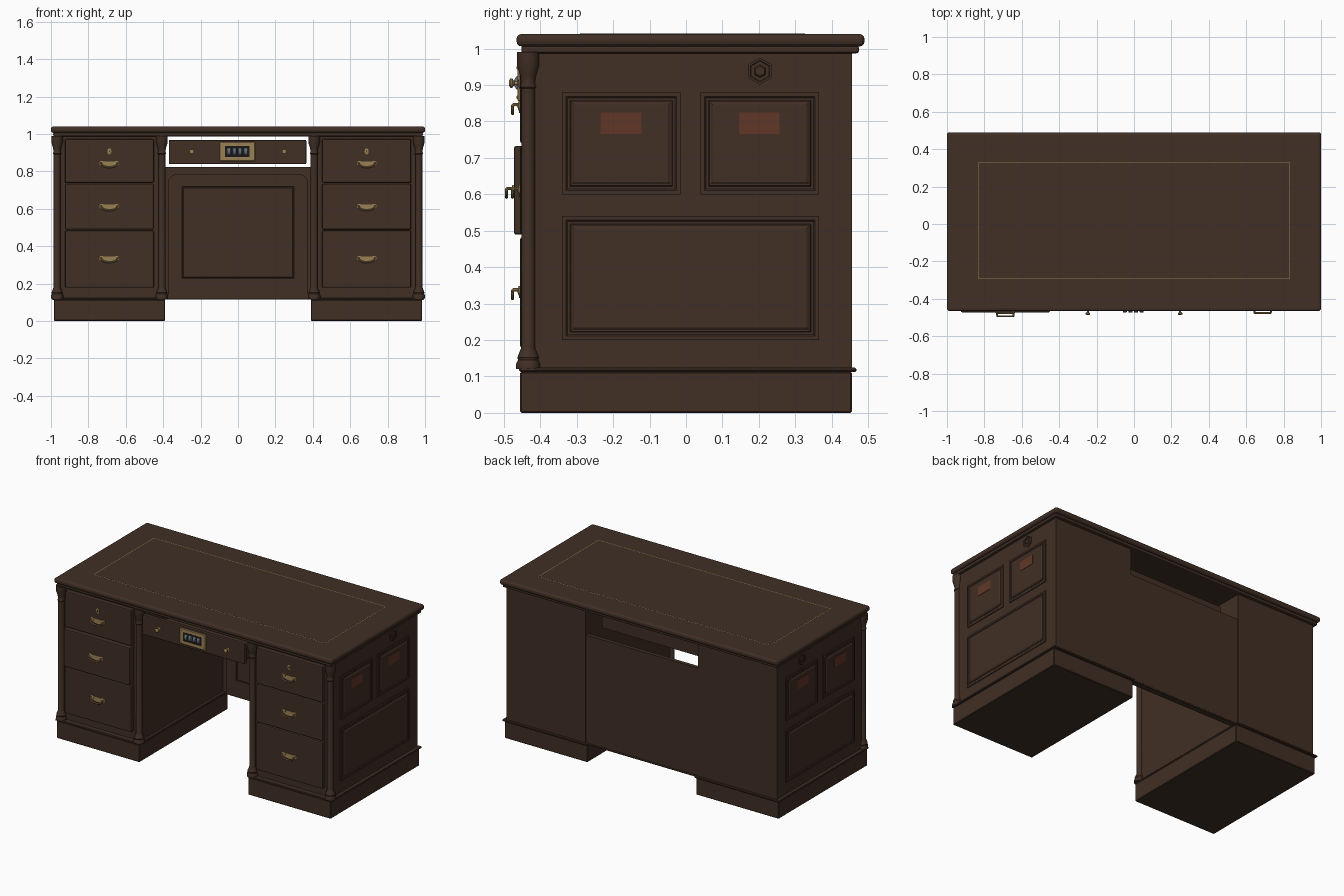
import bpy
import bmesh
from math import sin, cos, pi

cube = bpy.data.objects.get("Cube")
if cube:
    bpy.data.objects.remove(cube, do_unlink=True)


def material(name, r, g, b):
    m = bpy.data.materials.new(name)
    m.use_nodes = True
    m.diffuse_color = (r, g, b, 1)
    m.node_tree.nodes["Principled BSDF"].inputs["Base Color"].default_value = (r, g, b, 1)
    return m


WOOD = material("dark_wood", .052, .028, .018)
BRASS = material("brass", .33, .22, .09)
LABEL = material("red_leather", .12, .037, .02)
STEEL = material("dial_steel", .13, .15, .18)
BLACK = material("dark_slot", .012, .011, .01)


def finish(name, bm, mat, smooth=False):
    bmesh.ops.recalc_face_normals(bm, faces=bm.faces)
    mesh = bpy.data.meshes.new(name)
    bm.to_mesh(mesh)
    bm.free()
    mesh.materials.append(mat)
    ob = bpy.data.objects.new(name, mesh)
    bpy.context.collection.objects.link(ob)
    if smooth:
        shade(ob)
    return ob


def shade(ob):
    bpy.ops.object.select_all(action='DESELECT')
    ob.select_set(True)
    bpy.context.view_layer.objects.active = ob
    bpy.ops.object.shade_smooth_by_angle()


def box(name, xs, ys, zs, mat=WOOD, bevel=0, segments=1):
    bm = bmesh.new()
    bmesh.ops.create_cube(bm, size=1)
    for v in bm.verts:
        for i, (a, b) in enumerate((xs, ys, zs)):
            v.co[i] = (a + b) / 2 + v.co[i] * (b - a)
    ob = finish(name, bm, mat)
    if bevel:
        mod = ob.modifiers.new("edge", 'BEVEL')
        mod.width, mod.segments = bevel, segments
    return ob


def span(s, a, b):
    return tuple(sorted((s * a, s * b)))


def loft(name, rings, mat, smooth=False):
    """Bridge equal closed rings of points and cap both ends."""
    bm = bmesh.new()
    loops = [[bm.verts.new(p) for p in ring] for ring in rings]
    n = len(loops[0])
    for a, b in zip(loops, loops[1:]):
        for i in range(n):
            j = (i + 1) % n
            bm.faces.new((a[i], a[j], b[j], b[i]))
    bm.faces.new(loops[0])
    bm.faces.new(loops[-1])
    return finish(name, bm, mat, smooth)


def panel(name, us, vs, profile, place):
    """Moulded rectangle; profile is (inset, height) from the rim inwards."""
    rings = []
    for d, h in profile:
        a, b, c, e = us[0] + d, us[1] - d, vs[0] + d, vs[1] - d
        rings.append([place(u, v, h) for u, v in ((a, c), (b, c), (b, e), (a, e))])
    return loft(name, rings, WOOD)


def lathe(name, profile, place, mat, n=16, smooth=True):
    """Turned part; profile is (radius, height along its axis)."""
    rings = [[place(r * cos(2 * pi * i / n), r * sin(2 * pi * i / n), h)
              for i in range(n)] for r, h in profile]
    return loft(name, rings, mat, smooth)


def facing_front(x, y, z):
    return lambda a, b, h: (x + a, y - h, z + b)


def handle(name, x, y, z):
    # half-moon backplate and hanging bail
    for dx in (-.04, .04):
        lathe(name + "_rosette", [(.013, -.001), (.013, .004), (.006, .007)],
              facing_front(x + dx, y, z), BRASS)
    arc = [(.052 * cos(pi + pi * i / 12), .026 * sin(pi + pi * i / 12)) for i in range(13)]
    top = [(u, v * -.15) for u, v in reversed(arc)]
    plate = arc + top[1:-1]
    loft(name + "_plate", [[(x + u, y - h, z + .006 + v) for u, v in plate]
                           for h in (-.001, .003)], BRASS)
    path = [(-.044, 0, .003), (-.044, .018, .003)]
    path += [(.044 * cos(pi + pi * i / 8), .021, .021 * sin(pi + pi * i / 8)) for i in range(9)]
    path += [(.044, .018, .003), (.044, 0, .003)]
    curve = bpy.data.curves.new(name, 'CURVE')
    curve.dimensions = '3D'
    curve.bevel_depth, curve.bevel_resolution = .0045, 2
    curve.use_fill_caps = True
    sp = curve.splines.new('POLY')
    sp.points.add(len(path) - 1)
    for p, (a, d, c) in zip(sp.points, path):
        p.co = (x + a, y - d, z + c, 1)
    curve.materials.append(BRASS)
    ob = bpy.data.objects.new(name, curve)
    bpy.context.collection.objects.link(ob)
    bpy.ops.object.select_all(action='DESELECT')
    ob.select_set(True)
    bpy.context.view_layer.objects.active = ob
    bpy.ops.object.convert(target='MESH')
    shade(bpy.context.object)


# Table top with moulding, inlaid line and writing surface
box("table_top", (-1, 1), (-.465, .49), (1.006, 1.04), bevel=.013, segments=3)
box("top_moulding", (-.988, .988), (-.452, .475), (.987, 1.008), bevel=.007, segments=2)
box("inlay_line", (-.835, .835), (-.295, .33), (1.03, 1.0404), BRASS)
box("writing_surface", (-.831, .831), (-.291, .326), (1.03, 1.0408))

COLUMN = [(.033, .12), (.033, .135), (.028, .145), (.03, .152), (.022, .172), (.019, .18),
          (.019, .89), (.023, .895), (.019, .905), (.022, .925), (.031, .955), (.031, .99)]
MOULDED = [(0, -.004), (0, .005), (.011, .005), (.015, .001), (.022, .001),
           (.024, .004), (.028, .004), (.034, .008)]
SIDE_PANELS = [("front_upper", (-.34, -.015), (.60, .88)),
               ("rear_upper", (.04, .365), (.60, .88)),
               ("lower", (-.34, .365), (.20, .54))]
DRAWERS = [("bottom", .178, .483, .335), ("middle", .489, .733, .613), ("top", .739, .972, .843)]

for s, side in ((1, "left"), (-1, "right")):
    # Pedestal
    box(side + "_plinth", span(s, .39, .985), (-.455, .455), (0, .114), bevel=.004)
    box(side + "_plinth_moulding", span(s, .387, .995), (-.458, .468), (.112, .124), bevel=.004)
    box(side + "_pedestal", span(s, .405, .972), (-.425, .455), (.12, .99))
    for x, where in ((.407, "inner"), (.967, "outer")):
        lathe(f"{side}_{where}_column", COLUMN,
              lambda a, b, h: (s * x + a, -.433 + b, h), WOOD)

    # Drawers, one of them slightly open
    for level, z0, z1, hz in DRAWERS:
        y = -.472 if (s < 0 and level == "middle") else -.455
        name = f"{side}_{level}_drawer"
        box(name, span(s, .45, .925), (y, -.42), (z0, z1), bevel=.006, segments=2)
        handle(name + "_handle", s * .688, y, hz)
    lathe(side + "_keyhole_plate", [(.011, -.001), (.011, .003), (.008, .004)],
          lambda a, b, h: (s * .688 + a, -.455 - h, .907 + b * 1.5), BRASS)
    box(side + "_keyhole", span(s, .686, .69), (-.4596, -.456), (.9, .914), BLACK)

    # Moulded side panels, leather labels and hexagonal boss
    def outward(u, v, h):
        return (s * (.972 + h), u, v)
    for where, us, vs in SIDE_PANELS:
        panel(f"{side}_{where}_side_panel", us, vs, MOULDED, outward)
    for where, y0, y1 in (("front", -.235, -.122), ("rear", .145, .257)):
        box(f"{side}_{where}_label", span(s, .975, .982), (y0, y1), (.765, .825), LABEL)
    lathe(side + "_hexagonal_boss",
          [(.037, -.002), (.037, .005), (.030, .005), (.028, .002), (.018, .002), (.014, .007)],
          lambda a, b, h: outward(.203 + b, .938 + a, h), WOOD, n=6, smooth=False)

    # Centre drawer knobs
    lathe(side + "_centre_knob", [(.012, -.001), (.012, .004), (.006, .007), (.005, .016),
                                  (.013, .022), (.013, .027), (.007, .031)],
          facing_front(s * .247, -.455, .905), BRASS)

# Knee-hole back panel with round-shouldered frame and raised field
box("back_panel", (-.41, .41), (.425, .45), (.118, .823))
box("back_panel_rail", (-.41, .41), (.415, .455), (.114, .124), bevel=.003)
shoulder = [(.325 + .05 * cos(i * pi / 16), .735 + .05 * sin(i * pi / 16)) for i in range(9)]
outline = [(-.375, .12), (.375, .12)] + shoulder + [(-x, z) for x, z in reversed(shoulder)]
loft("back_panel_frame", [[(x, y, z) for x, z in outline] for y in (.43, .415)], WOOD)
panel("back_panel_field", (-.305, .305), (.22, .725),
      [(0, -.004), (0, .006), (.006, .006), (.009, .002), (.014, .006)],
      lambda u, v, h: (u, .415 - h, v))

# Centre drawer and its box
box("centre_drawer_front", (-.37, .365), (-.455, -.43), (.838, .968), bevel=.006, segments=2)
box("centre_drawer_bottom", (-.355, .35), (-.435, .36), (.85, .862))
box("centre_drawer_back", (-.355, .35), (.348, .36), (.86, .925))
for x, where in ((-.355, "right"), (.338, "left")):
    box(f"centre_drawer_{where}_wall", (x, x + .012), (-.435, .355), (.86, .925))

# Combination lock with four dials
box("lock_plate", (-.098, .09), (-.462, -.45), (.855, .958), BRASS, .003)
box("lock_slot", (-.07, .062), (-.4628, -.455), (.878, .935), BLACK)
for i in range(4):
    lathe(f"lock_dial_{i + 1}", [(.021, -.011), (.024, -.009), (.024, .009), (.021, .011)],
          lambda a, b, h: (-.049 + i * .03 + h, -.449 + a, .906 + b), STEEL)
for x in (-.087, .079):
    for z in (.866, .947):
        lathe("lock_screw", [(.005, -.001), (.005, .002), (.003, .003)],
              facing_front(x, -.462, z), BRASS, n=10)
